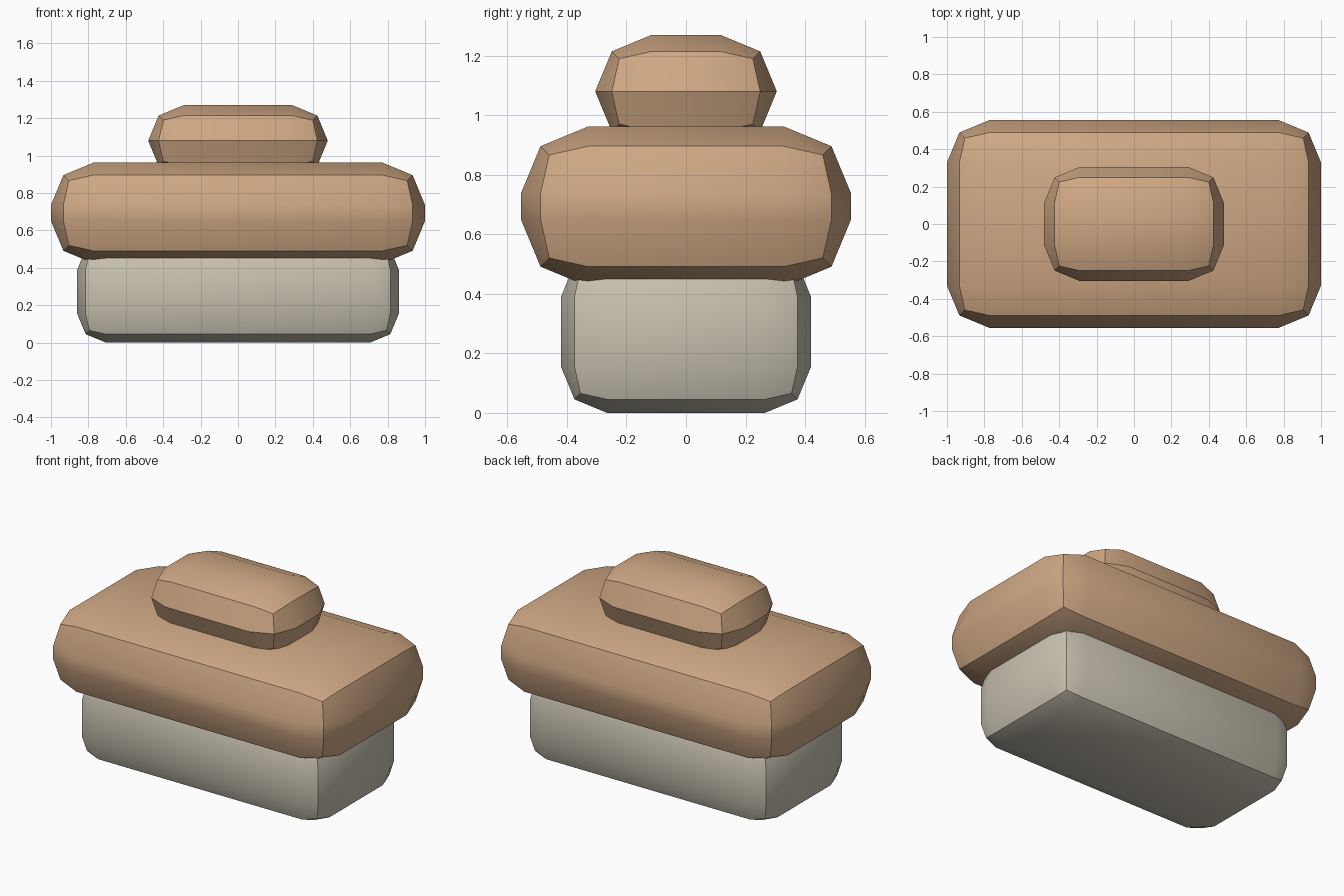
import bpy
import bmesh
import math
from mathutils import Matrix

cube = bpy.data.objects.get("Cube")
if cube:
    bpy.data.objects.remove(cube, do_unlink=True)


def make_material(name, rgb):
    mat = bpy.data.materials.new(name)
    mat.use_nodes = True
    color = (*rgb, 1.0)
    mat.diffuse_color = color
    mat.node_tree.nodes["Principled BSDF"].inputs["Base Color"].default_value = color
    return mat


def rounded_block(name, size_x, size_y, bottom, top, radius, mat):
    """Box with two-step rounded edges, smooth except along each rounding's ridge."""
    bm = bmesh.new()
    bmesh.ops.create_cube(bm, size=1.0)
    bm.transform(Matrix.Translation((0, 0, (bottom + top) / 2))
                 @ Matrix.Diagonal((size_x, size_y, top - bottom, 1)))
    bmesh.ops.bevel(bm, geom=bm.edges[:], offset=radius, offset_type='OFFSET',
                    segments=2, profile=0.5, affect='EDGES', clamp_overlap=True)
    bmesh.ops.remove_doubles(bm, verts=bm.verts[:], dist=0.002)
    bmesh.ops.recalc_face_normals(bm, faces=bm.faces[:])
    mesh = bpy.data.meshes.new(name)
    bm.to_mesh(mesh)
    bm.free()
    mesh.materials.append(mat)
    obj = bpy.data.objects.new(name, mesh)
    bpy.context.collection.objects.link(obj)
    bpy.ops.object.select_all(action='DESELECT')
    obj.select_set(True)
    bpy.context.view_layer.objects.active = obj
    bpy.ops.object.shade_smooth_by_angle(angle=math.radians(30))
    return obj


stone = make_material("pale_stone", (0.58, 0.54, 0.44))
clay = make_material("tan_clay", (0.62, 0.39, 0.23))

# Pale base, wide overhanging slab and small top block
rounded_block("base", 1.72, 0.84, 0.0, 0.545, 0.155, stone)
rounded_block("slab", 2.0, 1.11, 0.425, 0.962, 0.226, clay)
rounded_block("top_block", 0.96, 0.61, 0.89, 1.27, 0.19, clay)
